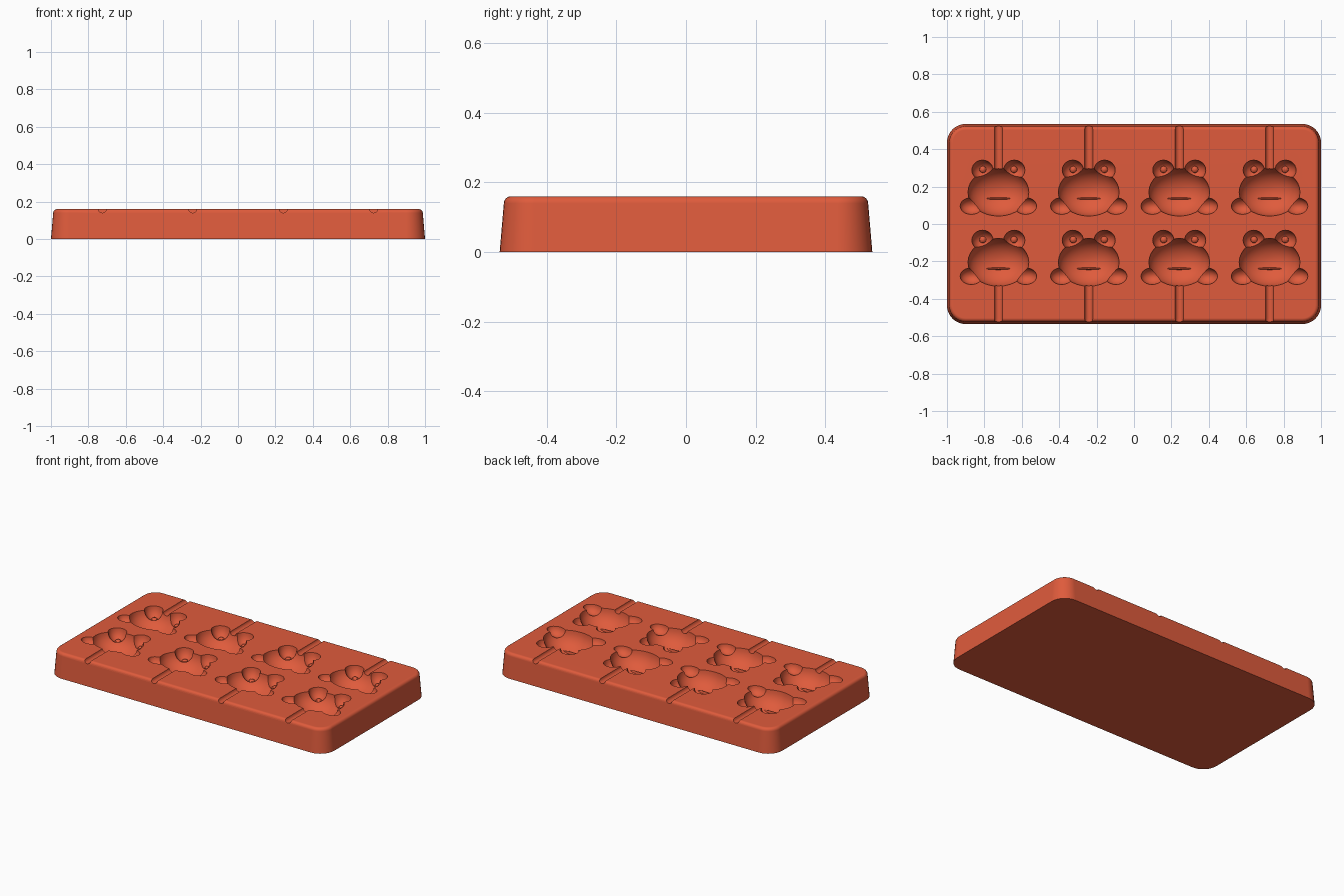
import bpy, bmesh
from math import sin, cos, pi, radians
from mathutils import Matrix

cube = bpy.data.objects.get("Cube")
if cube:
    bpy.data.objects.remove(cube)

TOP = 0.16
LIFT = TOP + 0.002  # keeps cutter equators off the top plane
red = bpy.data.materials.new("terracotta_red")
red.use_nodes = True
red.diffuse_color = (0.74, 0.105, 0.045, 1)
red.node_tree.nodes["Principled BSDF"].inputs["Base Color"].default_value = red.diffuse_color


def make_object(name, bm):
    bmesh.ops.recalc_face_normals(bm, faces=bm.faces)
    mesh = bpy.data.meshes.new(name)
    bm.to_mesh(mesh)
    bm.free()
    mesh.materials.append(red)
    obj = bpy.data.objects.new(name, mesh)
    bpy.context.collection.objects.link(obj)
    return obj


def ellipsoid(bm, centre, radii, segments=24):
    matrix = Matrix.Translation(centre) @ Matrix.Diagonal((*radii, 1))
    bmesh.ops.create_uvsphere(bm, u_segments=segments, v_segments=segments // 2,
                              radius=1, matrix=matrix)


def rounded_ring(bm, inset, z, radius=0.1, steps=8):
    """One outline of the tray, pulled in by inset."""
    ring = []
    for corner, (sx, sy) in enumerate([(1, 1), (-1, 1), (-1, -1), (1, -1)]):
        for i in range(steps + 1):
            a = (corner + i / steps) * pi / 2
            r = radius - inset
            ring.append(bm.verts.new((sx * (1 - radius) + r * cos(a),
                                      sy * (0.535 - radius) + r * sin(a), z)))
    return ring


# Tray: tapered slab with a rounded upper edge
bm = bmesh.new()
fillet = 0.02
profile = [(0, 0), (0.012, TOP - fillet)]
for k in range(1, 5):
    a = k / 4 * pi / 2
    profile.append((0.012 + fillet * (1 - cos(a)), TOP - fillet + fillet * sin(a)))
rings = [rounded_ring(bm, inset, z) for inset, z in profile]
for low, high in zip(rings, rings[1:]):
    for i in range(len(low)):
        j = (i + 1) % len(low)
        bm.faces.new((low[i], low[j], high[j], high[i]))
bm.faces.new(rings[0][::-1])
bm.faces.new(rings[-1])
tray = make_object("mould_tray", bm)

# One cutter mesh per kind of part, so no cutter overlaps itself
heads, eyes, feet, channels, relief = (bmesh.new() for _ in range(5))
for x in (-0.725, -0.242, 0.242, 0.725):
    for y, side in ((0.17, 1), (-0.205, -1)):
        # Frog head with a mouth ridge on its floor
        ellipsoid(heads, (x, y, LIFT), (0.163, 0.128, 0.115), 32)
        ellipsoid(relief, (x, y - 0.034, TOP - 0.107), (0.075, 0.006, 0.016), 12)
        for s in (-1, 1):
            # Bulging eye with a pupil, and a foot
            ellipsoid(eyes, (x + s * 0.085, y + 0.118, LIFT), (0.057, 0.054, 0.07))
            ellipsoid(relief, (x + s * 0.083, y + 0.122, TOP - 0.067), (0.02, 0.02, 0.015), 12)
            ellipsoid(feet, (x + s * 0.145, y - 0.074, LIFT), (0.06, 0.045, 0.05))
        # Stick channel out to the rim
        start, end = y + side * 0.09, side * 0.6
        matrix = Matrix.Translation((x, (start + end) / 2, LIFT)) @ Matrix.Rotation(pi / 2, 4, "X")
        bmesh.ops.create_cone(channels, cap_ends=True, segments=16, radius1=0.022,
                              radius2=0.022, depth=abs(end - start), matrix=matrix)

# Carve each kind of cavity in turn, then add the raised details
bpy.context.view_layer.objects.active = tray
tray.select_set(True)
for name, part, operation in (("head_cutter", heads, "DIFFERENCE"),
                              ("channel_cutter", channels, "DIFFERENCE"),
                              ("foot_cutter", feet, "DIFFERENCE"),
                              ("eye_cutter", eyes, "DIFFERENCE"),
                              ("relief_details", relief, "UNION")):
    helper = make_object(name, part)
    helper.hide_render = True
    mod = tray.modifiers.new(name, "BOOLEAN")
    mod.operation, mod.object, mod.solver = operation, helper, "EXACT"
    bpy.ops.object.modifier_apply(modifier=name)
    bpy.data.objects.remove(helper)

# Smooth curved surfaces, keep rims crisp and the top flat
bpy.ops.object.shade_smooth_by_angle(angle=radians(30))
weighted = tray.modifiers.new("Weighted Normal", "WEIGHTED_NORMAL")
weighted.keep_sharp = True
